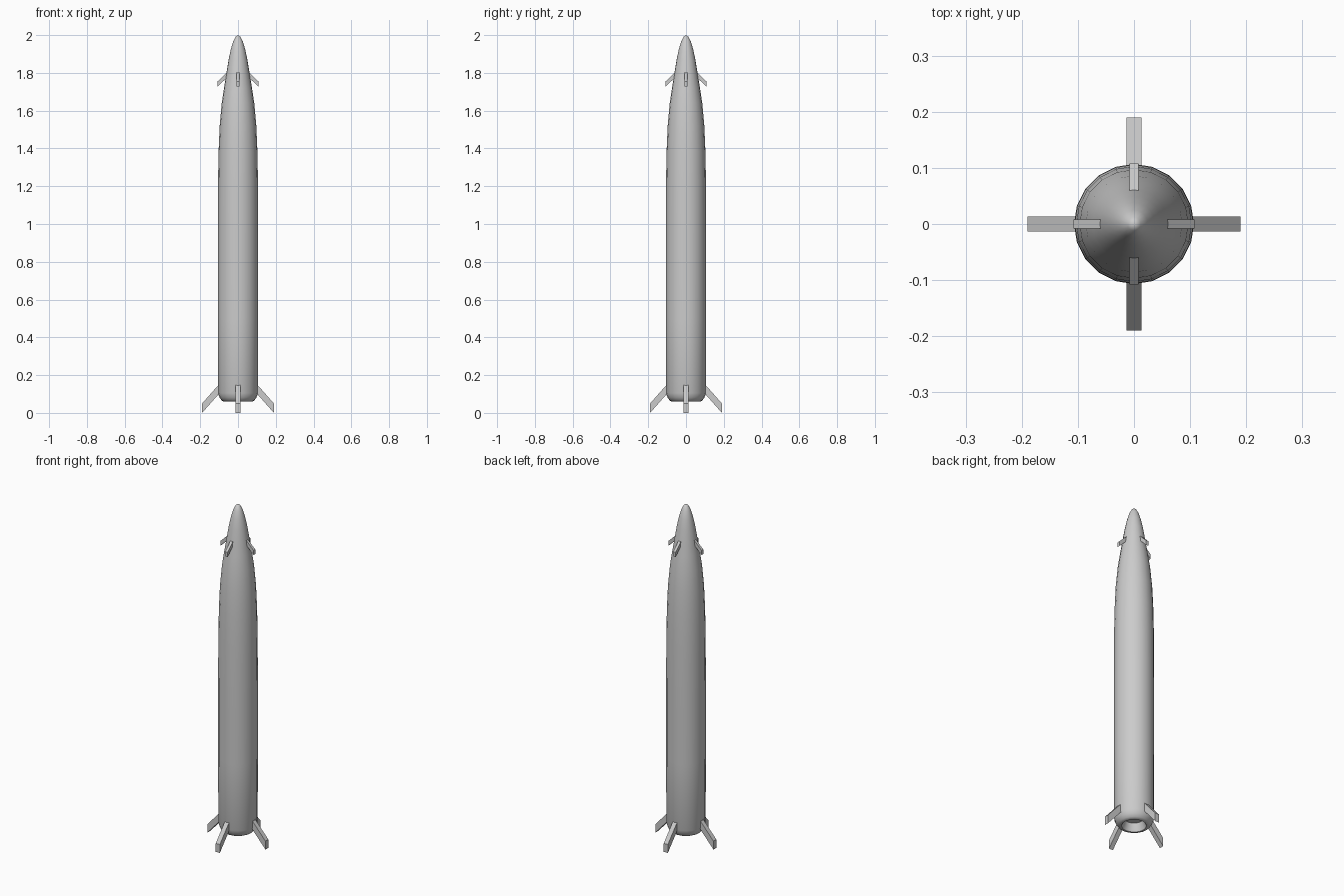
import bpy, bmesh, math
from mathutils import Matrix

if "Cube" in bpy.data.objects:
    bpy.data.objects.remove(bpy.data.objects["Cube"])

SIDES = 20


def add_object(name, bm, angle):
    bmesh.ops.recalc_face_normals(bm, faces=bm.faces)
    mesh = bpy.data.meshes.new(name)
    bm.to_mesh(mesh)
    bm.free()
    ob = bpy.data.objects.new(name, mesh)
    bpy.context.collection.objects.link(ob)
    bpy.ops.object.select_all(action='DESELECT')
    ob.select_set(True)
    bpy.context.view_layer.objects.active = ob
    bpy.ops.object.shade_smooth_by_angle(angle=math.radians(angle))
    return ob


def lathe(name, profile):
    bm = bmesh.new()
    verts = [bm.verts.new((r, 0, z)) for r, z in profile]
    edges = [bm.edges.new(pair) for pair in zip(verts, verts[1:])]
    bmesh.ops.spin(bm, geom=verts + edges, cent=(0, 0, 0), axis=(0, 0, 1),
                   angle=math.tau, steps=SIDES)
    bmesh.ops.remove_doubles(bm, verts=bm.verts, dist=1e-4)
    return add_object(name, bm, 35)


def fin_set(name, outline, width):
    """Four swept fins; outline is (radius, z)."""
    for i in range(4):
        bm = bmesh.new()
        face = bm.faces.new([bm.verts.new((r, -width / 2, z)) for r, z in outline])
        ext = bmesh.ops.extrude_face_region(bm, geom=[face])["geom"]
        bmesh.ops.translate(bm, vec=(0, width, 0),
                            verts=[v for v in ext if isinstance(v, bmesh.types.BMVert)])
        bm.transform(Matrix.Rotation(i * math.pi / 2, 4, 'Z'))
        add_object(f"{name}_{i + 1}", bm, 20)


# Hull from the recessed exhaust, round the tail, up to the nose tip
lathe("hull", [
    (0, 0.105), (0.050, 0.105), (0.056, 0.085), (0.066, 0.060),
    (0.076, 0.060), (0.087, 0.066), (0.098, 0.082), (0.106, 0.105),
    (0.107, 0.50), (0.107, 0.95), (0.106, 1.20), (0.103, 1.38),
    (0.097, 1.52), (0.086, 1.64), (0.074, 1.72), (0.061, 1.80),
    (0.050, 1.868), (0.038, 1.925), (0.025, 1.968), (0.012, 1.992), (0, 2.0)])

# Landing fins at the tail, small steering fins at the nose
fin_set("tail_fin", [(0.09, 0.163), (0.19, 0.050), (0.19, 0.0), (0.09, 0.113)], 0.027)
fin_set("nose_fin", [(0.055, 1.806), (0.108, 1.755), (0.108, 1.727), (0.055, 1.778)], 0.016)
